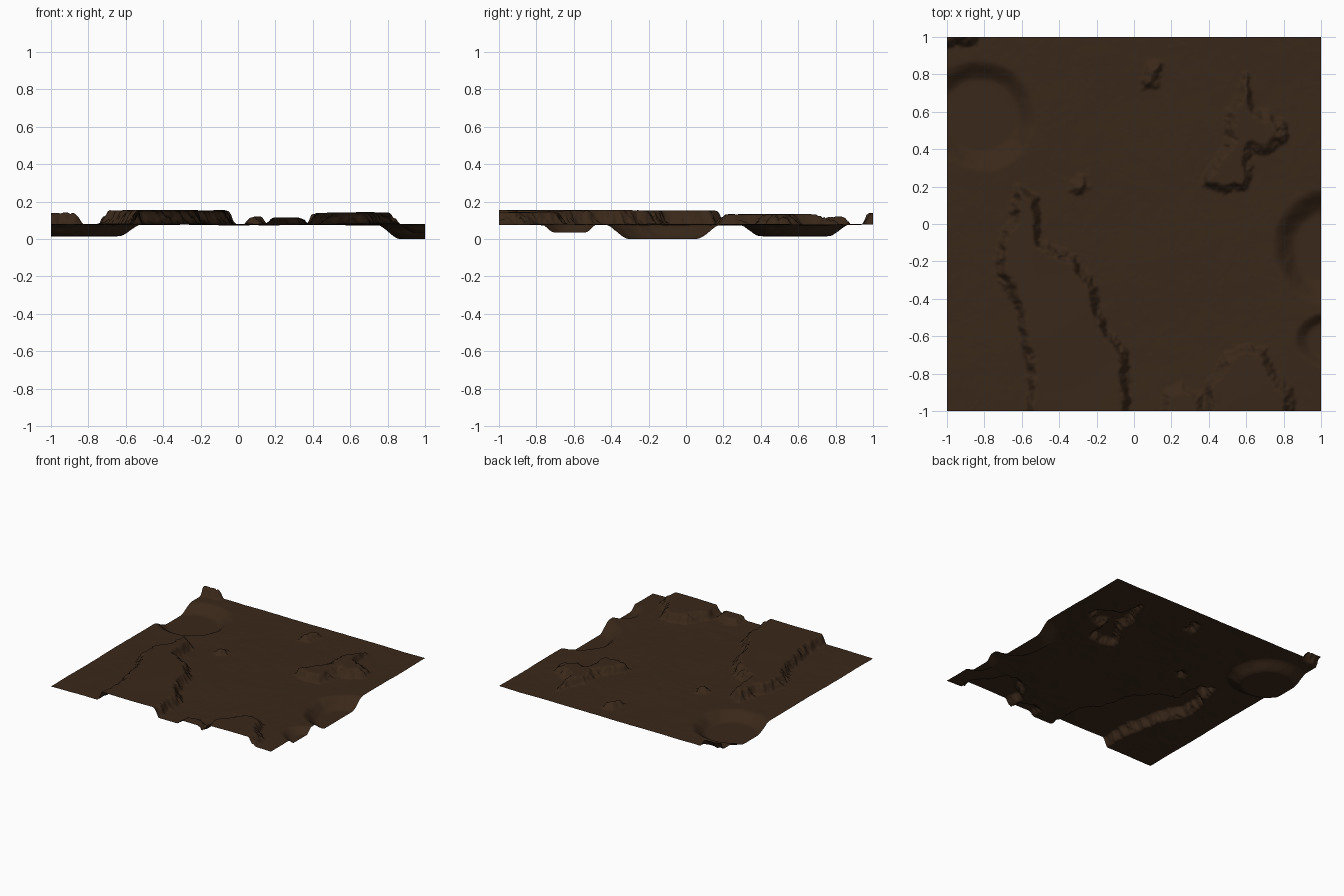
import bpy
import bmesh
from mathutils import Vector, noise

if "Cube" in bpy.data.objects:
    bpy.data.objects.remove(bpy.data.objects["Cube"])

N = 230          # grid cells per side
BASE = 0.078     # level of the plain

# Rough mesas: outline (x, y) and plateau height
MESAS = [
    ([(-.62, .20), (-.52, .14), (-.50, -.10), (-.33, -.18), (-.22, -.32), (-.16, -.55),
      (-.05, -.68), (-.02, -1.2), (-.57, -1.2), (-.56, -.75), (-.62, -.45), (-.72, -.25),
      (-.72, -.10), (-.65, .02)], .154),
    ([(.60, .80), (.64, .62), (.80, .54), (.80, .45), (.70, .38), (.62, .42), (.60, .20),
      (.48, .17), (.37, .22), (.46, .38), (.52, .46), (.50, .60), (.56, .66)], .135),
    ([(.38, -1.2), (.40, -.84), (.50, -.72), (.56, -.66), (.70, -.67), (.74, -.80),
      (.84, -.88), (.84, -1.2)], .140),
    ([(.16, -1.2), (.17, -.90), (.26, -.86), (.36, -.92), (.36, -1.2)], .115),
    ([(.04, .72), (.07, .85), (.15, .86), (.11, .74)], .122),
    ([(-.33, .19), (-.28, .25), (-.24, .20), (-.28, .16)], .122),
    ([(-1.2, .95), (-.98, .95), (-.84, .99), (-.84, 1.2), (-1.2, 1.2)], .142),
]

# Smooth hollows: centre x, y, radii x, y, floor height
HOLLOWS = [(-.82, .58, .29, .29, .015), (1.08, -.12, .32, .32, .000),
           (1.06, -.62, .20, .15, .035)]


def ramp(t):
    t = max(0.0, min(1.0, t))
    return t * t * (3 - 2 * t)


def inside_distance(p, poly):
    """Signed distance to an outline, positive inside."""
    best, inside = 9.0, False
    for a, b in zip(poly, poly[1:] + poly[:1]):
        e, w = b - a, p - a
        t = max(0.0, min(1.0, w.dot(e) / e.length_squared))
        best = min(best, (w - e * t).length)
        if (a.y > p.y) != (b.y > p.y) and p.x < a.x + (p.y - a.y) * e.x / e.y:
            inside = not inside
    return best if inside else -best


outlines = []
for pts, top in MESAS:
    poly = [Vector(p) for p in pts]
    xs, ys = [p.x for p in poly], [p.y for p in poly]
    outlines.append((poly, top, min(xs) - .1, max(xs) + .1, min(ys) - .1, max(ys) + .1))


def height(x, y):
    q = Vector((x, y, 0))
    soft = noise.noise(q * 2.2 + Vector((3, 7, 1)))
    fine = noise.fractal(q * 7, 0.7, 2.0, 4)
    z = BASE + .006 * soft + .0018 * fine
    # hollows with gently wavering rims
    for cx, cy, rx, ry, floor in HOLLOWS:
        d = (((x - cx) / rx) ** 2 + ((y - cy) / ry) ** 2) ** .5 + .10 * soft + .02 * fine
        z += (floor - z) * ramp((1.05 - d) / .42)
    # mesas with crumbling edges
    p = Vector((x, y))
    base = z
    for poly, top, x0, x1, y0, y1 in outlines:
        if x0 < x < x1 and y0 < y < y1:
            crumble = noise.fractal(q * 13 + Vector((0, 0, 5)), 0.6, 2.1, 4)
            k = ramp((inside_distance(p, poly) + .022 * crumble + .025) / .065)
            z = max(z, base + (top + .005 * soft - base) * k)
    return max(0.0, min(.16, z))


# Terrain sheet
bm = bmesh.new()
bmesh.ops.create_grid(bm, x_segments=N, y_segments=N, size=1)
for v in bm.verts:
    v.co.z = height(v.co.x, v.co.y)
low = min(v.co.z for v in bm.verts)
for v in bm.verts:
    v.co.z -= low
for f in bm.faces:
    f.smooth = True
mesh = bpy.data.meshes.new("terrain")
bm.to_mesh(mesh)
bm.free()
terrain = bpy.data.objects.new("terrain", mesh)
bpy.context.collection.objects.link(terrain)

# Dark earth colour
soil = bpy.data.materials.new("dark_soil")
soil.diffuse_color = (.042, .021, .010, 1)
soil.use_nodes = True
soil.node_tree.nodes["Principled BSDF"].inputs["Base Color"].default_value = soil.diffuse_color
mesh.materials.append(soil)
